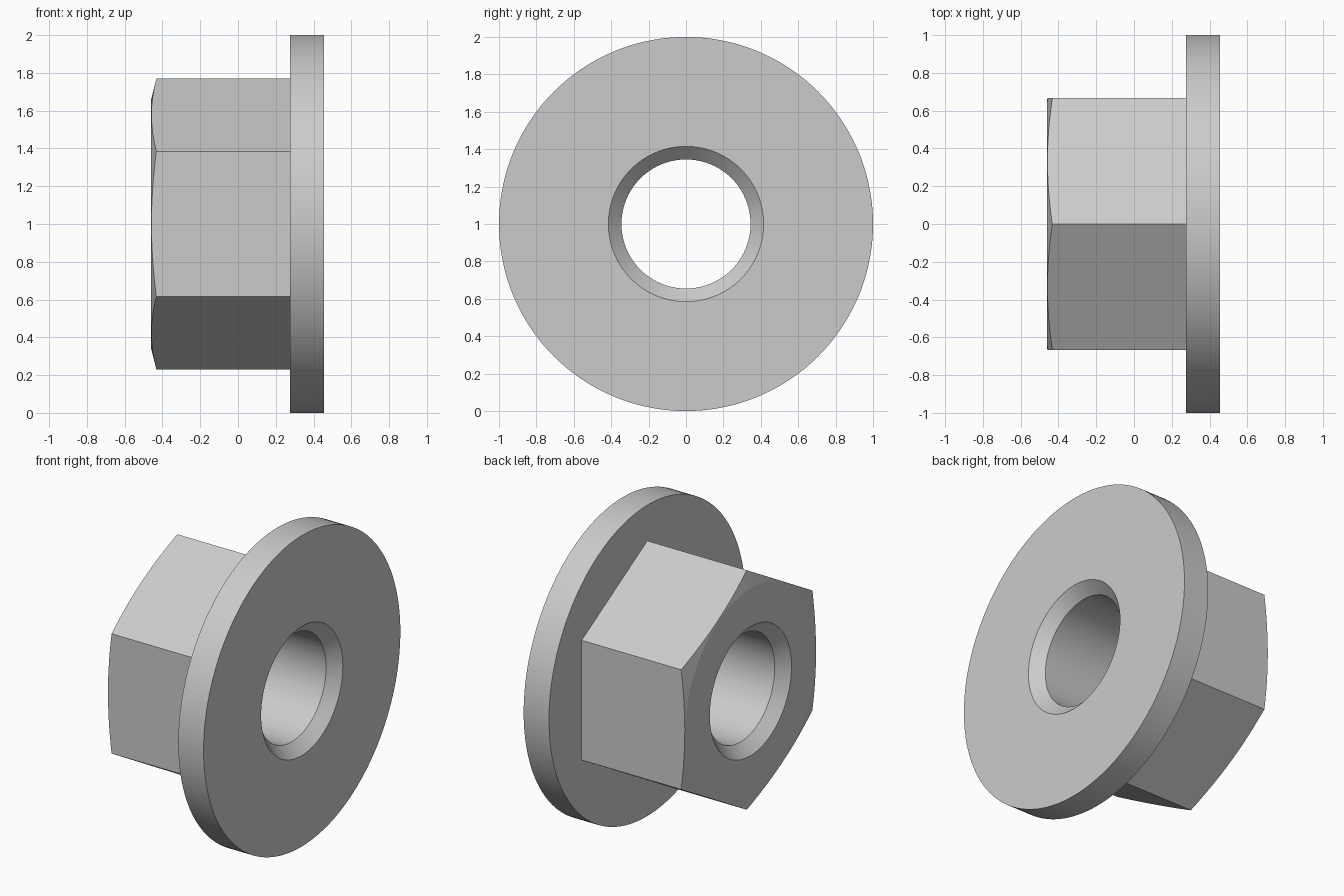
import bpy, bmesh
from math import cos, sin, pi

if "Cube" in bpy.data.objects:
    bpy.data.objects.remove(bpy.data.objects["Cube"])

SEG = 144            # multiple of 6, so every hexagon corner lands on a vertex
APOTHEM = 0.667      # half the width across the flats
X0, X1, X2 = -0.46, 0.275, 0.455   # hex end, flange back, flange face
FACE_R = 0.66        # flat end circle inside the hex chamfer


def hex_radius(a):
    return APOTHEM / cos(a % (pi / 3) - pi / 6)


def circle(x, r):
    return lambda a: (x, r)


def chamfer_edge(a):
    r = hex_radius(a)
    return X0 + (r - FACE_R) * 0.25, r


def hex_base(a):
    return X1, hex_radius(a)


# closed section swept around the x axis: each entry gives (x, radius) at an angle
rings = [
    circle(X0, 0.415), circle(X0, FACE_R), chamfer_edge, hex_base,  # hex head
    circle(X1, 1.0), circle(X2, 1.0),                               # flange
    circle(X2, 0.415), circle(X2 - 0.07, 0.345),                    # bore
    circle(X0 + 0.07, 0.345),
]

bm = bmesh.new()
grid = []
for ring in rings:
    row = []
    for i in range(SEG):
        a = 2 * pi * i / SEG
        x, r = ring(a)
        row.append(bm.verts.new((x, r * sin(a), 1 + r * cos(a))))
    grid.append(row)
for k, row in enumerate(grid):
    nxt = grid[(k + 1) % len(grid)]
    for i in range(SEG):
        j = (i + 1) % SEG
        bm.faces.new((row[i], row[j], nxt[j], nxt[i]))
bmesh.ops.recalc_face_normals(bm, faces=bm.faces)

mesh = bpy.data.meshes.new("flange_nut")
bm.to_mesh(mesh)
bm.free()
nut = bpy.data.objects.new("flange_nut", mesh)
bpy.context.collection.objects.link(nut)

# smooth round walls, crisp hex and chamfer edges
bpy.context.view_layer.objects.active = nut
nut.select_set(True)
bpy.ops.object.shade_smooth_by_angle(angle=pi / 18)
